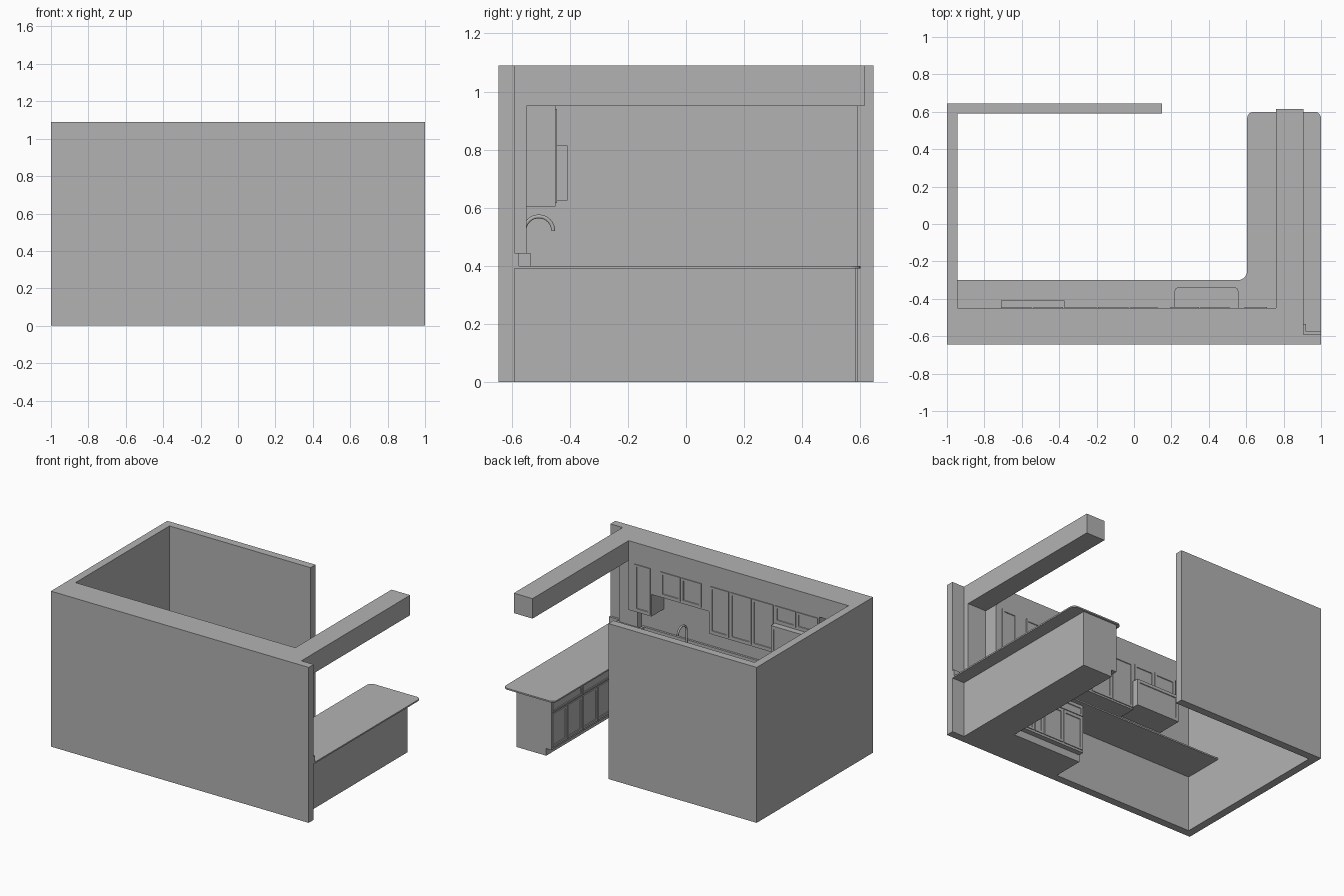
import bpy, bmesh, math
from mathutils import Matrix, Vector

cube = bpy.data.objects.get("Cube")
if cube:
    bpy.data.objects.remove(cube, do_unlink=True)

# one plain grey for the whole model
GREY = (0.448, 0.448, 0.448, 1)
grey = bpy.data.materials.new("plain_grey")
grey.use_nodes = True
grey.diffuse_color = GREY
grey.node_tree.nodes["Principled BSDF"].inputs["Base Color"].default_value = GREY


def add_object(name, bm):
    bmesh.ops.recalc_face_normals(bm, faces=bm.faces)
    mesh = bpy.data.meshes.new(name)
    bm.to_mesh(mesh)
    bm.free()
    mesh.materials.append(grey)
    obj = bpy.data.objects.new(name, mesh)
    bpy.context.collection.objects.link(obj)
    return obj


def prism(name, points, low, high, axis="z", open_top=False):
    """Extrude a 2D outline along one axis."""
    place = {"x": lambda a, b, c: (c, a, b),
             "y": lambda a, b, c: (a, c, b),
             "z": lambda a, b, c: (a, b, c)}[axis]
    bm = bmesh.new()
    bottom = [bm.verts.new(place(a, b, low)) for a, b in points]
    top = [bm.verts.new(place(a, b, high)) for a, b in points]
    bm.faces.new(bottom)
    if not open_top:
        bm.faces.new(top)
    for i in range(len(points)):
        j = (i + 1) % len(points)
        bm.faces.new((bottom[i], bottom[j], top[j], top[i]))
    return add_object(name, bm)


def box(name, x, y, z):
    outline = [(x[0], y[0]), (x[1], y[0]), (x[1], y[1]), (x[0], y[1])]
    return prism(name, outline, z[0], z[1])


def rounded(corners, steps=6):
    """Replace every (x, y, radius) right-angle corner by an arc."""
    out = []
    for i, (x, y, r) in enumerate(corners):
        p = Vector((x, y))
        if r == 0:
            out.append((x, y))
            continue
        before = (Vector(corners[i - 1][:2]) - p).normalized() * r
        after = (Vector(corners[(i + 1) % len(corners)][:2]) - p).normalized() * r
        for k in range(steps + 1):
            t = k / steps * math.pi / 2
            out.append(tuple(p + before * (1 - math.sin(t)) + after * (1 - math.cos(t))))
    return out


def door(name, span, z, plane, facing="y", thick=0.006, frame=0.022):
    """Framed panel; faces +y, or -x when facing is x."""
    bm = bmesh.new()
    size = (span[1] - span[0], thick, z[1] - z[0])
    bmesh.ops.create_cube(bm, size=1, matrix=Matrix.Diagonal((*size, 1)))
    bm.normal_update()
    front = [f for f in bm.faces if f.normal.y > 0.9]
    bmesh.ops.inset_region(bm, faces=front, thickness=frame)
    bmesh.ops.inset_region(bm, faces=front, thickness=0.003, depth=-thick * 0.7)
    mid, height = sum(span) / 2, sum(z) / 2
    if facing == "y":
        move = Matrix.Translation((mid, plane + thick / 2, height))
    else:
        move = Matrix.Translation((plane - thick / 2, mid, height)) @ Matrix.Rotation(math.pi / 2, 4, "Z")
    bmesh.ops.transform(bm, matrix=move, verts=bm.verts)
    return add_object(name, bm)


def cut(obj, cutter):
    mod = obj.modifiers.new("sink_cut", "BOOLEAN")
    mod.operation = "DIFFERENCE"
    mod.solver = "EXACT"
    mod.object = cutter


# walls, ceiling soffit and its beam, wall stub under the beam
prism("walls", [(1, -0.645), (1, -0.59), (-0.945, -0.59), (-0.945, 0.59),
                (0.15, 0.59), (0.15, 0.645), (-1, 0.645), (-1, -0.645)], 0, 1.09)
prism("soffit", [(-0.945, -0.59), (0.905, -0.59), (0.905, 0.615), (0.76, 0.615),
                 (0.76, -0.45), (-0.945, -0.45)], 0.95, 1.09)
box("wall_stub", (0.76, 0.905), (-0.59, -0.55), (0.4, 0.95))

# backsplash steps around the wall stub
prism("backsplash", [(-0.945, -0.59), (0.745, -0.59), (0.745, -0.55), (0.905, -0.55),
                     (0.905, -0.59), (1, -0.59), (1, -0.575), (0.92, -0.575),
                     (0.92, -0.535), (0.73, -0.535), (0.73, -0.575), (-0.945, -0.575)],
      0.4, 0.445)

# worktop with rounded corners
worktop = prism("worktop", rounded([(-0.945, -0.59, 0), (1, -0.59, 0), (1, 0.6, 0.035),
                                    (0.605, 0.6, 0.035), (0.605, -0.3, 0.05),
                                    (-0.945, -0.3, 0)]), 0.39, 0.4)

# base cabinets with recessed toe space
prism("peninsula_base", [(0.905, 0), (0.905, 0.39), (0.635, 0.39), (0.635, 0.05),
                         (0.675, 0.05), (0.675, 0)], -0.59, 0.585, "y")
sink_base = prism("sink_base", [(-0.59, 0), (-0.59, 0.39), (-0.333, 0.39), (-0.333, 0.05),
                                (-0.37, 0.05), (-0.37, 0)], 0.14, 0.69, "x")

# sink opening and bowl
sink_outline = rounded([(0.22, -0.53, 0.02), (0.555, -0.53, 0.02),
                        (0.555, -0.34, 0.02), (0.22, -0.34, 0.02)])
cutter = prism("sink_cutter", sink_outline, 0.29, 0.45)
cutter.hide_render = True
cutter.hide_viewport = True
cutter.display_type = "WIRE"
cut(worktop, cutter)
cut(sink_base, cutter)
prism("sink_bowl", sink_outline, 0.291, 0.399, open_top=True)

# faucet: straight riser and half-circle spout
curve = bpy.data.curves.new("faucet", "CURVE")
curve.dimensions = "3D"
curve.bevel_depth = 0.007
curve.bevel_resolution = 3
curve.use_fill_caps = True
arc = [math.pi * (1 - k / 16) for k in range(17)]
path = [(0.385, -0.557, 0.4)] + [(0.385, -0.507 + 0.05 * math.cos(a), 0.52 + 0.05 * math.sin(a))
                                 for a in arc]
spline = curve.splines.new("POLY")
spline.points.add(len(path) - 1)
for point, co in zip(spline.points, path):
    point.co = (*co, 1)
curve.materials.append(grey)
faucet = bpy.data.objects.new("faucet", curve)
bpy.context.collection.objects.link(faucet)
for s in spline.id_data.splines:
    s.use_smooth = True

# base cabinet fronts: a drawer over a pair of doors
units = [("peninsula_far", (0.25, 0.575), 0.635, "x"),
         ("peninsula_middle", (-0.085, 0.24), 0.635, "x"),
         ("peninsula_near", (-0.31, -0.095), 0.635, "x"),
         ("sink_front", (0.15, 0.46), -0.333, "y"),
         ("corner_front", (0.47, 0.615), -0.333, "y")]
for label, (a, b), plane, facing in units:
    middle = (a + b) / 2
    door(label + "_drawer", (a, b), (0.31, 0.375), plane, facing, frame=0.015)
    door(label + "_door_a", (a, middle - 0.004), (0.065, 0.3), plane, facing)
    door(label + "_door_b", (middle + 0.004, b), (0.065, 0.3), plane, facing)

# upper cabinets: body span, underside height and door spans
uppers = [("corner_upper", (0.583, 0.76), 0.605, [(0.59, 0.71)]),
          ("sink_upper", (0.135, 0.583), 0.76, [(0.195, 0.348), (0.356, 0.51)]),
          ("middle_upper", (-0.37, 0.135), 0.605,
           [(-0.02, 0.125), (-0.192, -0.03), (-0.365, -0.2)]),
          ("microwave_upper", (-0.72, -0.37), 0.815, [(-0.537, -0.38), (-0.71, -0.547)])]
for label, span, under, doors in uppers:
    box(label, span, (-0.59, -0.45), (under, 0.95))
    for i, d in enumerate(doors):
        door(f"{label}_door_{i + 1}", d, (under + 0.012, 0.94), -0.45)

# microwave below its cabinet
box("microwave", (-0.71, -0.372), (-0.59, -0.414), (0.625, 0.814))
door("microwave_door", (-0.71, -0.372), (0.625, 0.814), -0.414, frame=0.03)
